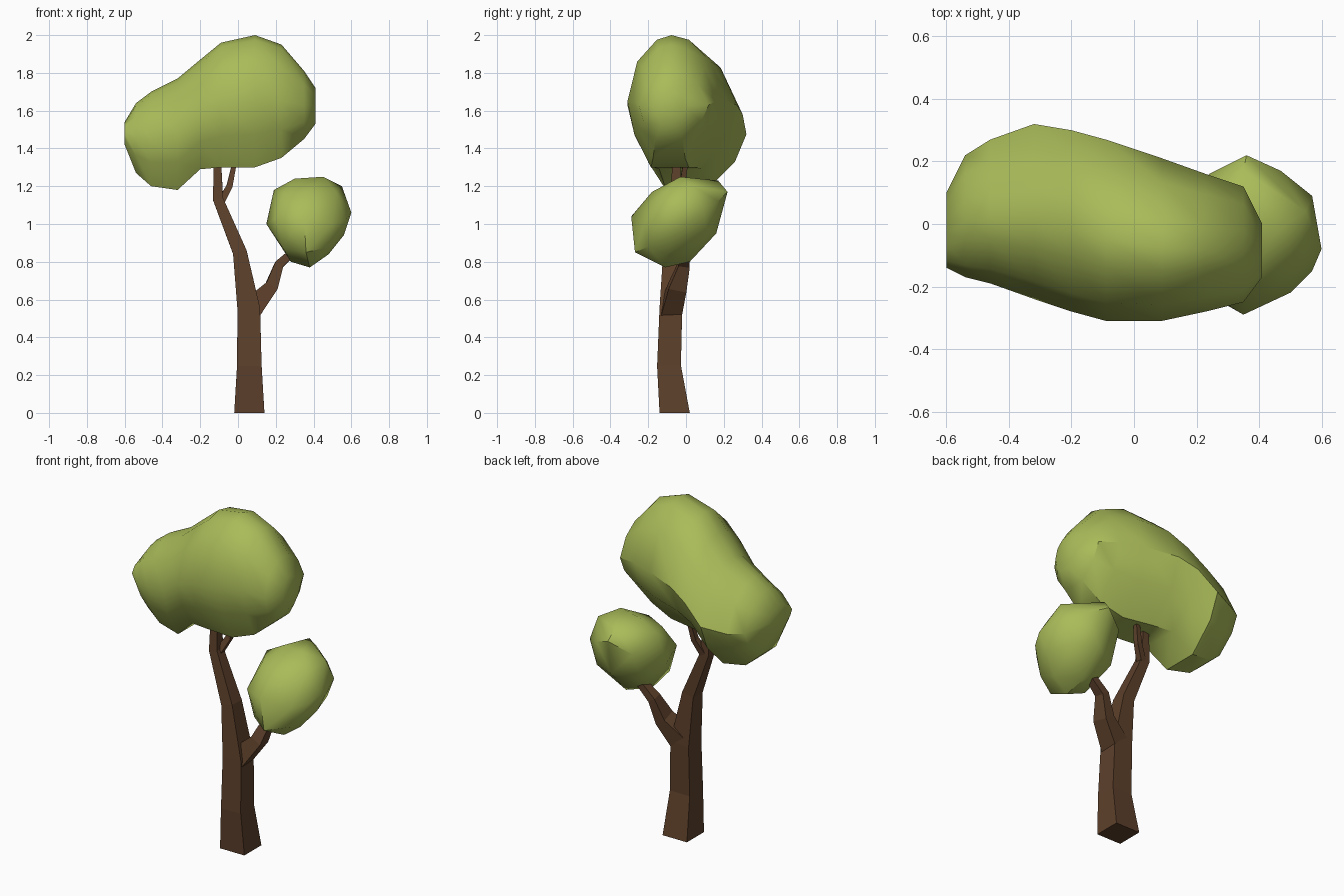
import bpy
import bmesh
import math
from mathutils import Vector

cube = bpy.data.objects.get("Cube")
if cube:
    bpy.data.objects.remove(cube, do_unlink=True)


def make_material(name, colour):
    mat = bpy.data.materials.new(name)
    mat.use_nodes = True
    mat.diffuse_color = colour
    mat.node_tree.nodes["Principled BSDF"].inputs["Base Color"].default_value = colour
    return mat


leaf_green = make_material("leaf green", (0.4, 0.5, 0.1, 1))
bark_brown = make_material("bark brown", (0.11, 0.052, 0.024, 1))


def finish(name, bm, material, smooth_angle=None):
    """Turn a bmesh into a named, coloured object."""
    bmesh.ops.recalc_face_normals(bm, faces=bm.faces)
    mesh = bpy.data.meshes.new(name)
    bm.to_mesh(mesh)
    bm.free()
    mesh.materials.append(material)
    obj = bpy.data.objects.new(name, mesh)
    bpy.context.collection.objects.link(obj)
    if smooth_angle:
        bpy.ops.object.select_all(action='DESELECT')
        obj.select_set(True)
        bpy.context.view_layer.objects.active = obj
        bpy.ops.object.shade_smooth_by_angle(angle=math.radians(smooth_angle))


def loft(bm, rings):
    """Bridge equal-length rings of points and cap both ends."""
    loops = [[bm.verts.new(point) for point in ring] for ring in rings]
    for lower, upper in zip(loops, loops[1:]):
        for i in range(len(lower)):
            j = (i + 1) % len(lower)
            bm.faces.new((lower[i], lower[j], upper[j], upper[i]))
    bm.faces.new(loops[0])
    bm.faces.new(loops[-1])


def limb(name, path):
    """Square tapering tube; each path entry is x, y, z, half width, half depth."""
    centres = [Vector(entry[:3]) for entry in path]
    rings = []
    for i, (centre, entry) in enumerate(zip(centres, path)):
        before = centres[max(i - 1, 0)]
        after = centres[min(i + 1, len(path) - 1)]
        # The foot of the trunk is cut level with the ground
        tangent = Vector((0, 0, 1)) if centre.z == 0 else (after - before).normalized()
        side = Vector((0, 1, 0)).cross(tangent).normalized() * entry[3]
        depth = tangent.cross(side).normalized() * entry[4]
        rings.append([centre - side - depth, centre + side - depth,
                      centre + side + depth, centre - side + depth])
    bm = bmesh.new()
    loft(bm, rings)
    finish(name, bm, bark_brown)


# Trunk, bending into the tall limb
limb("trunk", [
    (0.06, -0.06, 0, 0.08, 0.08),
    (0.06, -0.09, 0.25, 0.065, 0.063),
    (0.057, -0.08, 0.55, 0.06, 0.06),
    (0.01, -0.075, 0.85, 0.037, 0.045),
    (-0.105, -0.055, 1.13, 0.027, 0.03),
    (-0.11, -0.05, 1.34, 0.02, 0.02),
])

# Side branch carrying the small crown
limb("side_branch", [
    (0.06, -0.08, 0.54, 0.06, 0.055),
    (0.175, -0.045, 0.665, 0.034, 0.048),
    (0.217, -0.01, 0.785, 0.024, 0.03),
    (0.3, -0.005, 0.86, 0.02, 0.022),
])

# Thin twig beside the top of the trunk
limb("twig", [
    (-0.1, -0.05, 1.1, 0.02, 0.02),
    (-0.045, -0.02, 1.2, 0.016, 0.016),
    (-0.015, 0.0, 1.34, 0.011, 0.012),
])

# Large crown: a lopsided, flat-bottomed section swept along x
section = [
    (0.25, -1), (0.78, -0.5), (1, 0), (0.7, 0.6), (0.25, 0.93), (-0.1, 1),
    (-0.4, 0.93), (-0.8, 0.6), (-1, 0), (-0.86, -0.5), (-0.52, -1),
]

# Each station is x, front y, back y, bottom z, top z
stations = [
    (-0.6, -0.14, 0.1, 1.42, 1.54),
    (-0.54, -0.17, 0.22, 1.27, 1.64),
    (-0.46, -0.19, 0.27, 1.2, 1.7),
    (-0.32, -0.24, 0.32, 1.18, 1.77),
    (-0.2, -0.28, 0.3, 1.29, 1.87),
    (-0.09, -0.31, 0.27, 1.3, 1.96),
    (0.09, -0.31, 0.21, 1.3, 2.0),
    (0.23, -0.28, 0.16, 1.35, 1.95),
    (0.35, -0.25, 0.12, 1.45, 1.81),
    (0.41, -0.17, 0.0, 1.53, 1.72),
]
rings = []
for x, front, back, bottom, top in stations:
    mid_y, mid_z = (front + back) / 2, (bottom + top) / 2
    rings.append([(x, mid_y + y * (back - front) / 2, mid_z + z * (top - bottom) / 2)
                  for y, z in section])
bm = bmesh.new()
loft(bm, rings)
finish("large_crown", bm, leaf_green, 40)

# Small crown: a faceted lump wrapped around a few corner points
corners = [
    (0.15, -0.03, 1.0), (0.19, 0, 1.18), (0.3, 0, 1.24), (0.45, -0.03, 1.25),
    (0.55, 0.04, 1.2), (0.6, -0.08, 1.06), (0.56, -0.06, 0.94), (0.48, -0.1, 0.84),
    (0.38, -0.11, 0.77), (0.28, -0.08, 0.8), (0.36, 0.22, 1.17), (0.57, 0.09, 1.08),
    (0.38, 0.16, 0.95), (0.38, 0.02, 0.8), (0.35, -0.29, 1.04), (0.36, -0.27, 0.85),
    (0.37, -0.18, 1.17), (0.5, -0.22, 1.0), (0.2, -0.2, 1.03), (0.24, 0.16, 1.1),
    (0.35, 0.17, 1.23), (0.24, -0.19, 0.87), (0.51, 0.11, 0.95), (0.57, -0.15, 1.02),
    (0.23, 0.08, 0.92), (0.49, -0.2, 0.88), (0.47, 0.17, 1.12), (0.52, -0.11, 1.17),
    (0.24, -0.12, 1.16), (0.28, -0.25, 0.95),
]
bm = bmesh.new()
for corner in corners:
    bm.verts.new(corner)
hull = bmesh.ops.convex_hull(bm, input=bm.verts)
loose = {v for v in hull["geom_interior"] + hull["geom_unused"]
         if isinstance(v, bmesh.types.BMVert)}
bmesh.ops.delete(bm, geom=list(loose), context='VERTS')
finish("small_crown", bm, leaf_green, 42)
